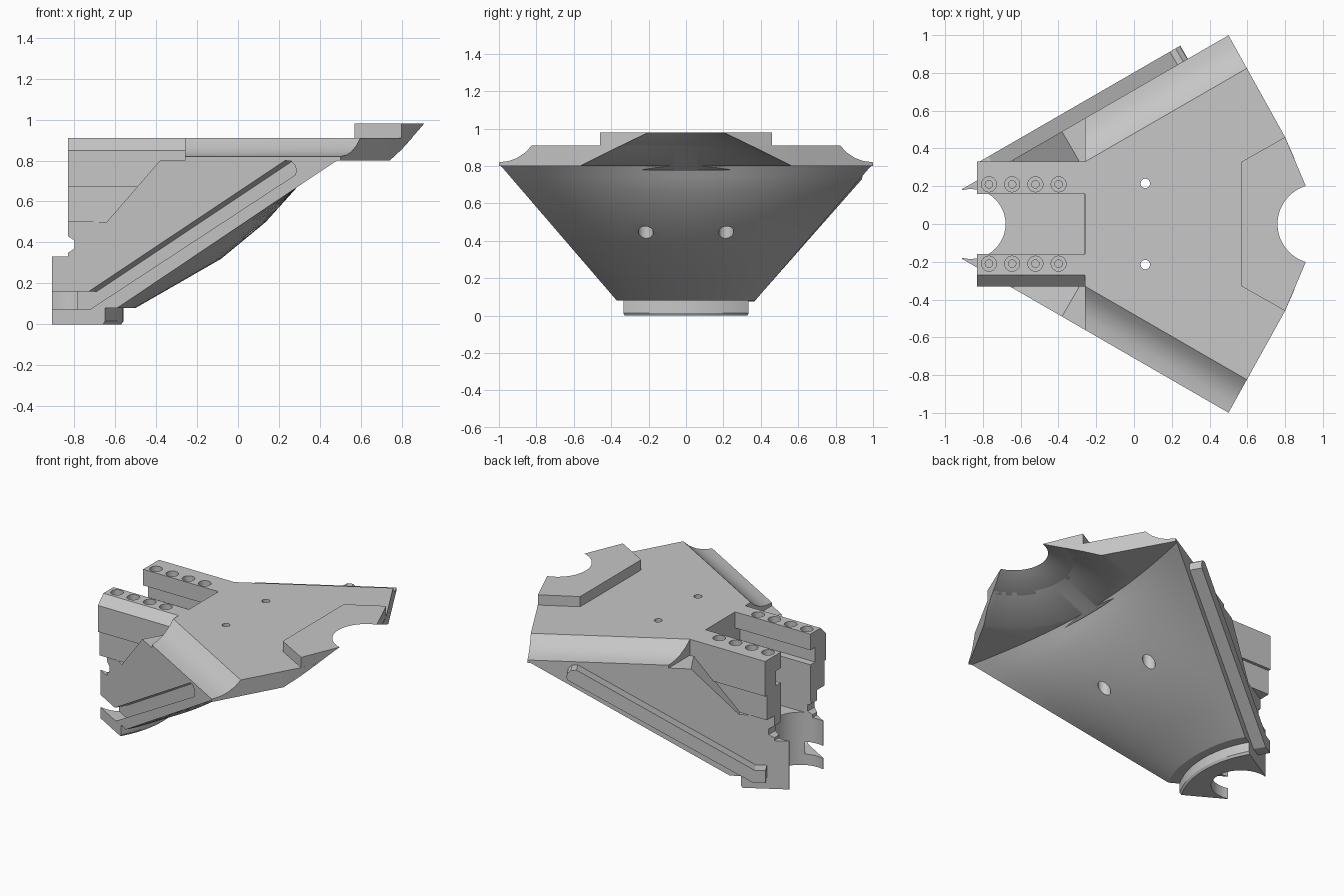
import bpy, bmesh, math
from mathutils import Vector

old = bpy.data.objects.get("Cube")
if old:
    bpy.data.objects.remove(old, do_unlink=True)

grey = bpy.data.materials.new("plain grey")
grey.use_nodes = True
colour = (0.57, 0.57, 0.57, 1)
grey.diffuse_color = colour
grey.node_tree.nodes["Principled BSDF"].inputs["Base Color"].default_value = colour

APEX = -1.23          # where the two side walls would meet
SLOPE = math.tan(math.radians(30))


def make(name, rings):
    """Closed solid lofted through equal rings of points."""
    bm = bmesh.new()
    loops = [[bm.verts.new(p) for p in ring] for ring in rings]
    n = len(loops[0])
    for a, b in zip(loops, loops[1:]):
        for i in range(n):
            j = (i + 1) % n
            bm.faces.new((a[i], a[j], b[j], b[i]))
    bm.faces.new(loops[0])
    bm.faces.new(loops[-1][::-1])
    bmesh.ops.recalc_face_normals(bm, faces=bm.faces)
    me = bpy.data.meshes.new(name)
    bm.to_mesh(me)
    bm.free()
    me.materials.append(grey)
    ob = bpy.data.objects.new(name, me)
    bpy.context.collection.objects.link(ob)
    return ob


def prism(name, pts, lo, hi, place):
    return make(name, [[place(a, b, c) for a, b in pts] for c in (lo, hi)])


def plan(x, y, z):
    return Vector((x, y, z))


def wall(side):
    """Frame of a side wall: along the wall, height, distance outward."""
    def place(s, z, n):
        return Vector((APEX + s * 0.866 - n * 0.5, side * (s * 0.5 + n * 0.866), z))
    return place


def box(x0, x1, y0, y1, z0, z1):
    return prism("cutter", [(x0, y0), (x1, y0), (x1, y1), (x0, y1)], z0, z1, plan)


def round_cutter(x, y, rings, n=24):
    """Turned solid from (radius, height) pairs."""
    return make("cutter", [[Vector((x + r * math.cos(i * math.tau / n),
                                    y + r * math.sin(i * math.tau / n), z))
                            for i in range(n)] for r, z in rings])


def hole(x, y, r, z0, z1, n=24):
    return round_cutter(x, y, [(r, z0), (r, z1)], n)


def funnel():
    """Shallow cone that hollows the wide end and forms its notch."""
    return round_cutter(0.97, 0, [(0.655, 0.78), (0.21, 0.98), (0.21, 1.1)], 72)


def cut(ob, cutter):
    cutter.hide_render = True
    mod = ob.modifiers.new("cut", "BOOLEAN")
    mod.operation = "DIFFERENCE"
    mod.solver = "EXACT"
    mod.object = cutter
    bpy.context.view_layer.objects.active = ob
    bpy.ops.object.modifier_apply(modifier=mod.name)
    bpy.data.objects.remove(cutter, do_unlink=True)


def lerp(table, v):
    for (a, fa), (b, fb) in zip(table, table[1:]):
        if v <= b:
            return fa + (fb - fa) * (v - a) / (b - a)
    return table[-1][1]


# Main body: one side profile swept between the two side walls
BULGE = [(0.08, 0.09), (0.32, 0.15), (0.5, 0.1), (0.67, 0), (0.8, -0.12)]
RIM = [(0, 0.91), (0.162, 0.91), (0.393, 0.8)]
BACK = [(-0.83, 0.91), (-0.83, 0.43), (-0.8, 0.41), (-0.8, 0.37),
        (-0.83, 0.35), (-0.83, 0.33), (-0.91, 0.33), (-0.91, 0)]


def section(t):
    a = abs(t)
    foot = APEX + 0.67 * math.cos(math.atan(SLOPE * t))
    pts = BACK + [(foot - 0.01, 0), (foot, 0.015), (foot, 0.08)]
    for z in (0.08, 0.2, 0.32, 0.41, 0.5, 0.58, 0.67, 0.74, 0.8):
        pts.append((-0.59 + 1.49 * (z - 0.08) + lerp(BULGE, z) * (1 - t * t), z))
    k = a * SLOPE
    rim = lerp(RIM, a) if a < 0.393 else (1.9 + APEX * k) / (1.8 + k)
    pts += [(rim, 0.8), (rim, 0.91)]
    return [Vector((x, t * SLOPE * (x - APEX), z)) for x, z in pts]


half = [0.08, 0.162, 0.28, 0.393, 0.52, 0.64, 0.757, 0.88, 1]
body = make("wedge_body", [section(t) for t in [-h for h in half[::-1]] + [0] + half])

# Slot outline shared by the groove and the rail
def strip(start):
    xz = [(start, 0.16), (-0.73, 0.16), (0.23, 0.8), (0.26, 0.797), (0.28, 0.775),
          (0.285, 0.75), (0.28, 0.73), (-0.72, 0.075), (start, 0.075)]
    return [((x - APEX) / 0.866, z) for x, z in xz]


# Concave top edges, side pockets with ramps
COVE = [(-0.2, 0.91), (-0.16, 0.872), (-0.11, 0.843), (-0.06, 0.827), (0, 0.82),
        (0.1, 0.82), (0.1, 1), (-0.2, 1)]
RAMP = [(0.3, 0.5), (0.68, 0.5), (0.98, 0.8), (0.98, 1), (0.3, 1)]
for side in (-1, 1):
    frame = wall(side)
    cut(body, prism("cutter", COVE, 0.8, 2.4, lambda n, z, s: frame(s, z, n)))
    y0, y1 = sorted((side * 0.29, side * 0.8))
    cut(body, box(-1, -0.26, y0, y1, 0.8, 1))
    cut(body, prism("cutter", RAMP, -0.18, 0.1, frame))

# Central channel, round end cut-out, groove, through holes and hollow end
cut(body, box(-1, -0.26, -0.305, 0.305, 0.55, 1))
cut(body, box(-1, -0.261, -0.165, 0.165, 0.36, 1))
cut(body, hole(-0.865, 0, 0.185, -0.1, 0.42, 48))
cut(body, prism("cutter", strip(-1), -0.08, 0.05, wall(-1)))
for y in (-0.215, 0.215):
    cut(body, hole(0.06, y, 0.025, -0.1, 1.1))
    cut(body, hole(0.06, y, 0.04, -0.1, 0.7))
cut(body, funnel())

# Rail on the other wall
rail = prism("side_rail", strip(-0.79), -0.02, 0.08, wall(1))

# Raised pad on the wide end
corners = [(0.57, 0.33), (0.8, 0.46), (0.91, 0.2)]
pad = prism("end_pad", corners + [(x, -y) for x, y in corners[::-1]], 0.9, 0.98, plan)
cut(pad, funnel())

# Two clamp beams with grooved inner faces and counterbored screw holes
beams = []
for side, name in ((-1, "front_beam"), (1, "rear_beam")):
    crown = [(0.33, 0.85), (0.27 if side < 0 else 0.33, 0.91)]
    outline = [(0.16, 0.45), (0.2, 0.45), (0.2, 0.5), (0.31, 0.5), (0.31, 0.67),
               (0.33, 0.67)] + crown + [
        (0.16, 0.91), (0.16, 0.8), (0.21, 0.8), (0.21, 0.7), (0.16, 0.7)]
    beam = prism(name, outline, -0.83, -0.26, lambda y, z, x: Vector((x, side * y, z)))
    for i in range(4):
        x = -0.768 + i * 0.123
        cut(beam, hole(x, side * 0.21, 0.04, 0.87, 1))
        cut(beam, hole(x, side * 0.21, 0.02, 0.82, 1, 16))
    beams.append(beam)

# Smooth the curved surfaces and keep hard edges
for ob in bpy.context.view_layer.objects:
    ob.select_set(False)
for ob in [body, rail, pad] + beams:
    ob.select_set(True)
bpy.context.view_layer.objects.active = body
bpy.ops.object.shade_smooth_by_angle(angle=math.radians(25))
